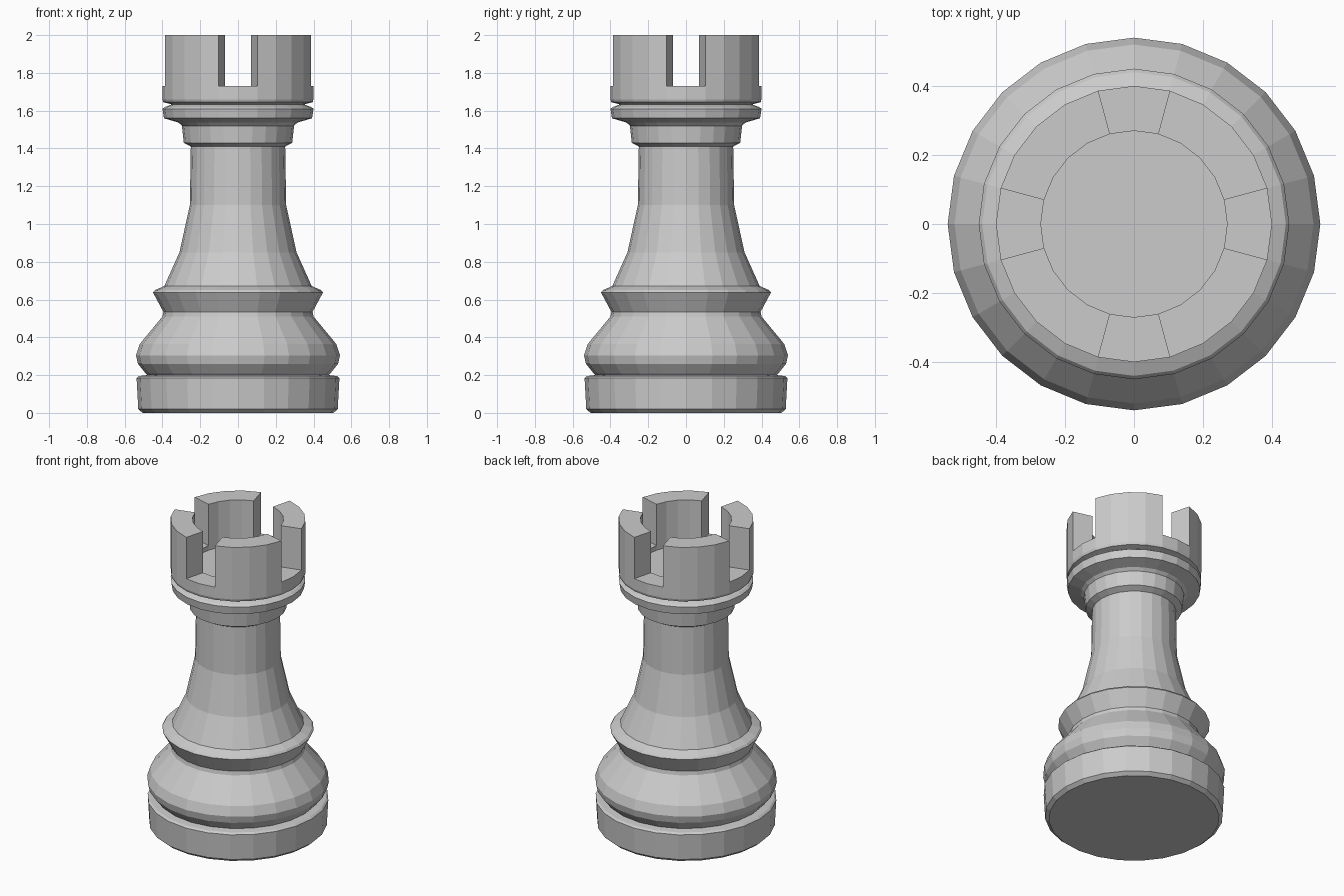
import bpy, bmesh, math

if "Cube" in bpy.data.objects:
    bpy.data.objects.remove(bpy.data.objects["Cube"])

SIDES = 24
RIM_Z, TOP_Z, FLOOR_Z = 1.73, 2.0, 1.70

# Turned profile (radius, height), from the foot up to the recessed crown floor
PROFILE = [
    (0.505, 0), (0.528, 0.02), (0.537, 0.185), (0.525, 0.195), (0.48, 0.20),
    (0.49, 0.21), (0.53, 0.26), (0.54, 0.305), (0.52, 0.365), (0.40, 0.51),
    (0.395, 0.535), (0.45, 0.637), (0.44, 0.65), (0.39, 0.672), (0.31, 0.85),
    (0.255, 1.10), (0.25, 1.41), (0.287, 1.43), (0.297, 1.52), (0.315, 1.537),
    (0.392, 1.56), (0.40, 1.61), (0.385, 1.62), (0.35, 1.633), (0.395, 1.645),
    (0.40, 1.66), (0.40, RIM_Z), (0.27, RIM_Z), (0.27, FLOOR_Z),
]

bm = bmesh.new()
rings = [[bm.verts.new((r * math.cos(a), r * math.sin(a), z))
          for a in (math.tau * i / SIDES for i in range(SIDES))]
         for r, z in PROFILE]

# Lathe the body and collect the flat rim faces
rim = []
for k, (lower, upper) in enumerate(zip(rings, rings[1:])):
    for i in range(SIDES):
        j = (i + 1) % SIDES
        face = bm.faces.new((lower[i], lower[j], upper[j], upper[i]))
        if PROFILE[k][1] == PROFILE[k + 1][1] == RIM_Z:
            rim.append((i, face))
bm.faces.new(rings[0][::-1])
bm.faces.new(rings[-1])

# Raise four battlements, leaving a 30 degree notch on each axis
raised = [f for i, f in rim if 1 <= i % 6 <= 4]
result = bmesh.ops.extrude_face_region(bm, geom=raised)
for v in result["geom"]:
    if isinstance(v, bmesh.types.BMVert):
        v.co.z = TOP_Z
bmesh.ops.delete(bm, geom=[f for f in raised if f.is_valid], context='FACES')
bmesh.ops.recalc_face_normals(bm, faces=bm.faces)

mesh = bpy.data.meshes.new("rook")
bm.to_mesh(mesh)
bm.free()
rook = bpy.data.objects.new("rook", mesh)
bpy.context.collection.objects.link(rook)
